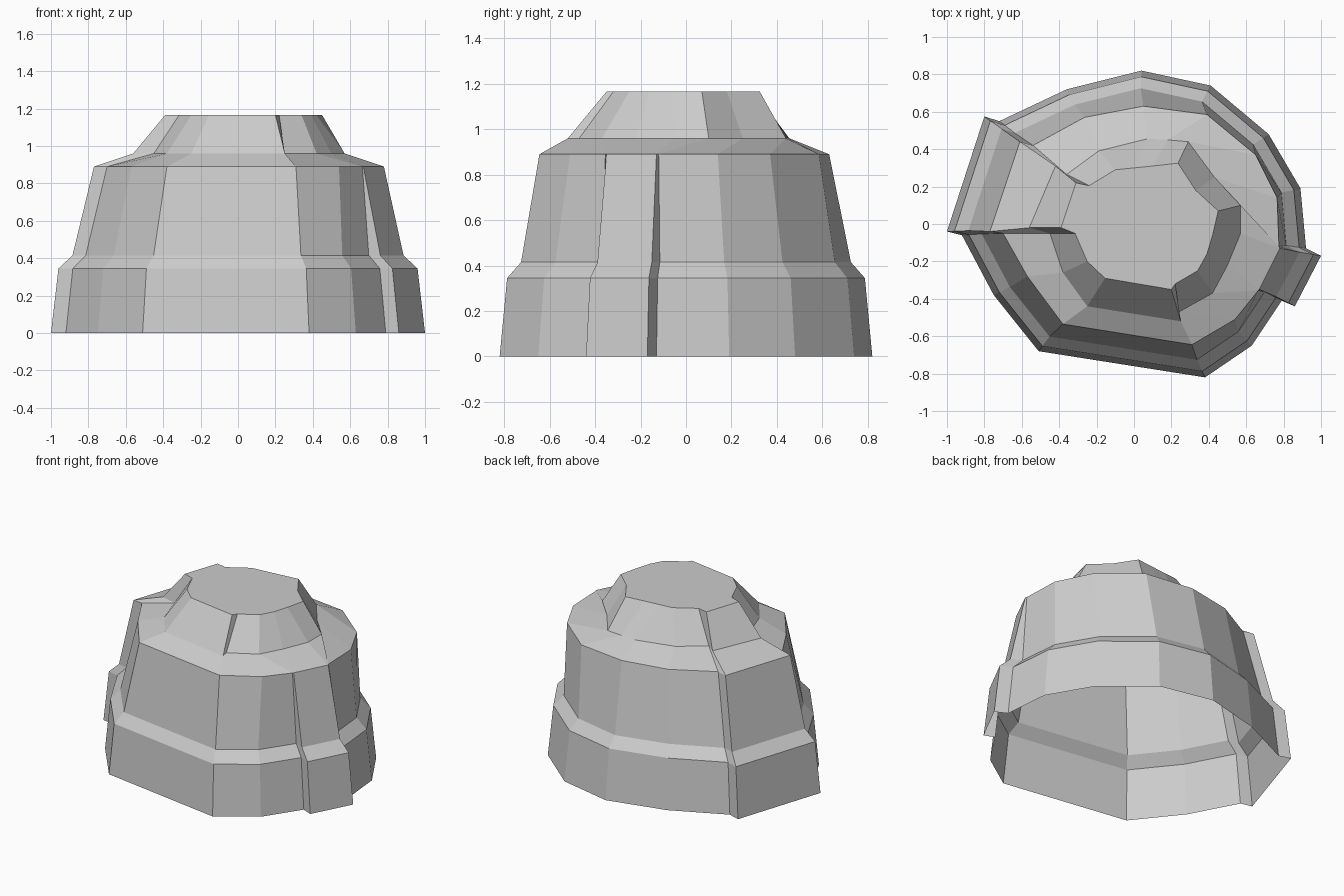
import bpy, bmesh

# Plan outlines, counter-clockwise from the left-hand step; same number of points each
base = [(-1, -.04), (-.92, -.06), (-.75, -.38), (-.51, -.68), (.38, -.82), (.63, -.65),
        (.79, -.41), (.86, -.44), (1, -.17), (.92, -.13), (.89, .19), (.72, .48),
        (.41, .74), (.04, .82), (-.36, .72), (-.72, .55), (-.80, .575)]
shoulder = [(-.77, -.04), (-.70, -.05), (-.57, -.28), (-.38, -.535), (.31, -.645), (.54, -.51),
            (.665, -.355), (.67, -.35), (.78, -.13), (.775, -.12), (.765, .14), (.65, .37),
            (.39, .585), (.05, .63), (-.265, .57), (-.54, .42), (-.61, .44)]
cap_base = [(-.56, -.02), (-.45, -.05), (-.38, -.26), (-.25, -.44), (.25, -.52), (.24, -.47),
            (.42, -.37), (.50, -.22), (.57, -.05), (.57, .10), (.43, .25), (.29, .44),
            (.18, .45), (.07, .455), (-.19, .39), (-.36, .265), (-.42, .31)]
cap_top = [(-.39, -.02), (-.315, -.05), (-.25, -.20), (-.155, -.29), (.20, -.35), (.22, -.32),
           (.34, -.25), (.39, -.16), (.42, -.06), (.45, .07), (.33, .18), (.235, .325),
           (.10, .31), (0, .30), (-.10, .29), (-.24, .205), (-.31, .22)]


def scaled(ring, s):
    return [(x * s, y * s) for x, y in ring]


def stack(name, levels, close_top=False):
    """Skin a stack of (outline, height) rings into an open shell."""
    bm = bmesh.new()
    rings = [[bm.verts.new((x, y, z)) for x, y in ring] for ring, z in levels]
    for a, b in zip(rings, rings[1:]):
        n = len(a)
        for i in range(n):
            j = (i + 1) % n
            bm.faces.new((a[i], a[j], b[j], b[i]))
    if close_top:
        bm.faces.new(rings[-1])
    mesh = bpy.data.meshes.new(name)
    bm.to_mesh(mesh)
    bm.free()
    obj = bpy.data.objects.new(name, mesh)
    bpy.context.collection.objects.link(obj)
    return obj


# Lower band with its bevelled ledge, open underneath
stack("lower_band", [(base, 0), (scaled(base, .96), .345), (scaled(base, .885), .415)])
# Tapering middle wall
stack("middle_wall", [(scaled(base, .885), .415), (shoulder, .89)])
# Shallow shoulder and flat-topped cap
stack("cap", [(shoulder, .89), (cap_base, .96), (cap_top, 1.165)], close_top=True)
